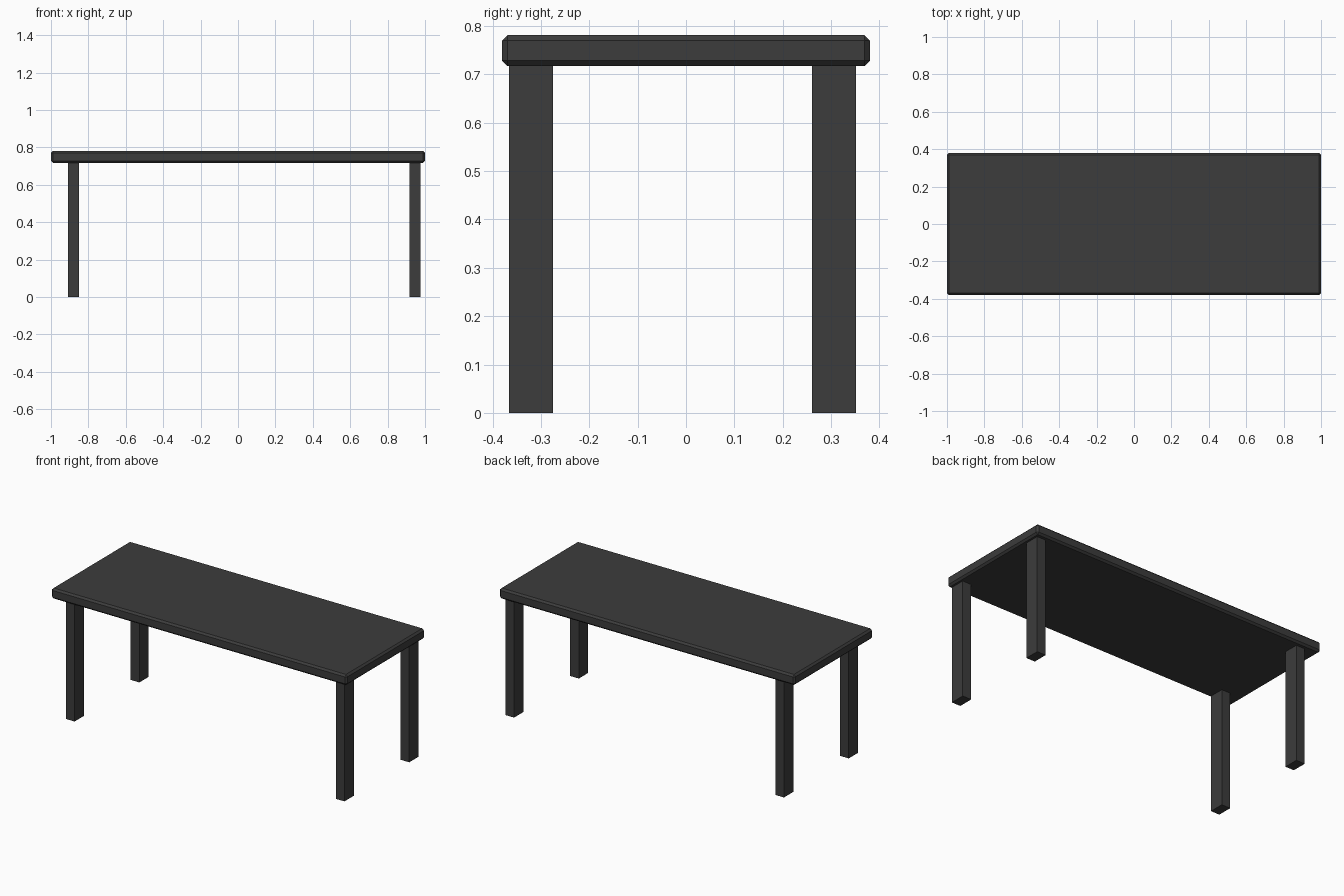
import bpy

if "Cube" in bpy.data.objects:
    bpy.data.objects.remove(bpy.data.objects["Cube"])

mat = bpy.data.materials.new("dark_finish")
mat.diffuse_color = (0.045, 0.045, 0.045, 1)
mat.use_nodes = True
mat.node_tree.nodes["Principled BSDF"].inputs["Base Color"].default_value = mat.diffuse_color


def box(name, lo, hi):
    """Axis-aligned box between two corners."""
    bpy.ops.mesh.primitive_cube_add(
        size=1, location=[(a + b) / 2 for a, b in zip(lo, hi)])
    ob = bpy.context.object
    ob.name = name
    ob.scale = [b - a for a, b in zip(lo, hi)]
    bpy.ops.object.transform_apply(location=False, rotation=False, scale=True)
    ob.data.materials.append(mat)
    return ob


# Tabletop with a narrow chamfer on every edge
top = box("tabletop", (-1, -0.38, 0.717), (1, 0.38, 0.781))
bevel = top.modifiers.new("chamfer", 'BEVEL')
bevel.width = 0.011
bevel.segments = 1

# Four rectangular legs, set slightly off centre under the top
for side, x in (("left", (-0.909, -0.85)), ("right", (0.918, 0.977))):
    for end, y in (("front", (-0.366, -0.275)), ("back", (0.26, 0.351))):
        box(f"{end}_{side}_leg", (x[0], y[0], 0), (x[1], y[1], 0.717))
